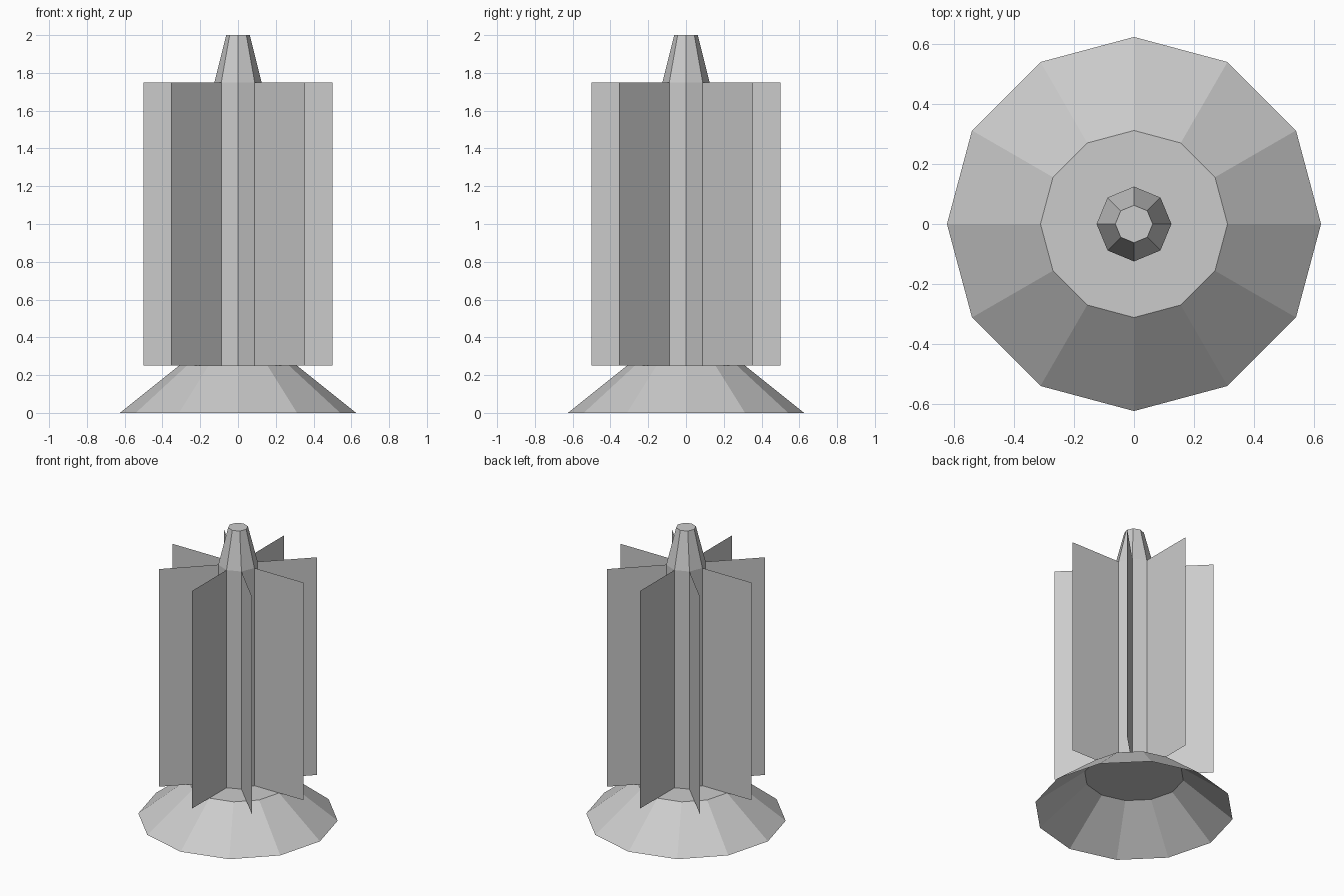
import bpy, bmesh, math

if "Cube" in bpy.data.objects:
    bpy.data.objects.remove(bpy.data.objects["Cube"])


def make_object(name, bm):
    mesh = bpy.data.meshes.new(name)
    bm.to_mesh(mesh)
    bm.free()
    obj = bpy.data.objects.new(name, mesh)
    bpy.context.collection.objects.link(obj)
    return obj


def ring(bm, sides, radius, z):
    return [bm.verts.new((radius * math.cos(math.tau * i / sides),
                          radius * math.sin(math.tau * i / sides), z))
            for i in range(sides)]


def lathe(name, sides, profile):
    """Faceted tube through (radius, z) points, capped on top, open below."""
    bm = bmesh.new()
    rings = [ring(bm, sides, r, z) for r, z in profile]
    for low, high in zip(rings, rings[1:]):
        for i in range(sides):
            j = (i + 1) % sides
            bm.faces.new((low[i], low[j], high[j], high[i]))
    bm.faces.new(rings[-1])
    return make_object(name, bm)


# Flared hollow base
lathe("base", 12, [(0.625, 0.0), (0.3125, 0.25)])

# Central column with tapered tip
lathe("column", 8, [(0.125, 0.25), (0.125, 1.75), (0.0625, 2.0)])

# Thin radial fins, one on each column edge
bm = bmesh.new()
inner_low, inner_high = ring(bm, 8, 0.125, 0.25), ring(bm, 8, 0.125, 1.75)
outer_low, outer_high = ring(bm, 8, 0.5, 0.25), ring(bm, 8, 0.5, 1.75)
for corners in zip(inner_low, outer_low, outer_high, inner_high):
    bm.faces.new(corners)
make_object("fins", bm)
